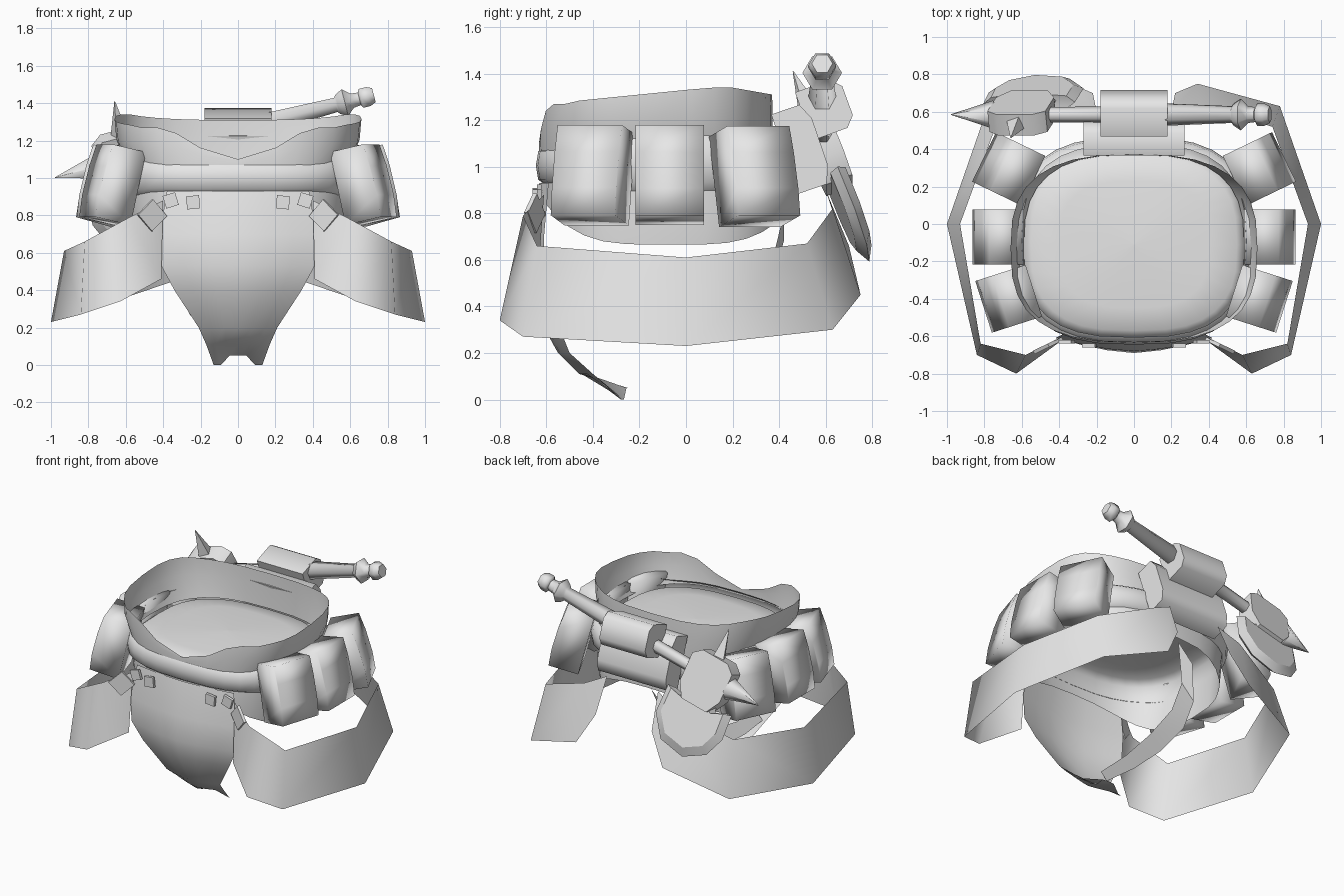
import bpy, bmesh, math
from mathutils import Vector, Matrix

if "Cube" in bpy.data.objects:
    bpy.data.objects.remove(bpy.data.objects["Cube"])

mat = bpy.data.materials.new("light_grey")
mat.diffuse_color = (0.8, 0.8, 0.8, 1)
mat.use_nodes = True
mat.node_tree.nodes["Principled BSDF"].inputs["Base Color"].default_value = mat.diffuse_color


def make(name, verts, faces, mirror=False, matrix=None, angle=40, fix=True):
    me = bpy.data.meshes.new(name)
    me.from_pydata([tuple(v) for v in verts], [], faces)
    if matrix is not None:
        me.transform(matrix)
    if fix:
        bm = bmesh.new()
        bm.from_mesh(me)
        bmesh.ops.recalc_face_normals(bm, faces=bm.faces)
        bm.to_mesh(me)
        bm.free()
    me.materials.append(mat)
    ob = bpy.data.objects.new(name, me)
    bpy.context.collection.objects.link(ob)
    if mirror:
        ob.modifiers.new("mirror", 'MIRROR').use_mirror_merge = False
    bpy.ops.object.select_all(action='DESELECT')
    ob.select_set(True)
    bpy.context.view_layer.objects.active = ob
    bpy.ops.object.shade_smooth_by_angle(angle=math.radians(angle))
    return ob


def loft(name, rows, closed=False, caps=False, **kw):
    """Skin a list of equal-length point rows."""
    n = len(rows[0])
    verts = [p for r in rows for p in r]
    faces = [(i * n + j, i * n + (j + 1) % n, (i + 1) * n + (j + 1) % n, (i + 1) * n + j)
             for i in range(len(rows) - 1) for j in range(n if closed else n - 1)]
    if caps:
        faces += [tuple(range(n))[::-1], tuple(range(len(verts) - n, len(verts)))]
    return make(name, verts, faces, **kw)


def oval(t, rx, ry, cy, z, e=0.72):
    c, s = math.cos(t), math.sin(t)
    return (rx * math.copysign(abs(c) ** e, c), cy + ry * math.copysign(abs(s) ** e, s), z)


def lathe(name, start, axis, profile, sides=8, **kw):
    """Turn (distance, radius) pairs around an axis."""
    m = Matrix.Translation(start) @ Vector(axis).to_track_quat('Z', 'Y').to_matrix().to_4x4()
    rows = [[(r * math.cos(k * math.tau / sides), r * math.sin(k * math.tau / sides), d)
             for k in range(sides)] for d, r in profile]
    return loft(name, rows, closed=True, caps=True, matrix=m, **kw)


def prism(name, outline, half, **kw):
    """Extrude an x-z outline along y."""
    return loft(name, [[(x, y, z) for x, z in outline] for y in (-half, half)],
                closed=True, caps=True, **kw)


N = 32
angles = [k * math.tau / N for k in range(N)]


# waist: nearly flat lid over a wall that hangs lowest at the sides
def wall_low(t):
    x, y, _ = oval(t, 0.57, 0.53, -0.09, 0)
    return (x, y, 0.665 + 0.2 * (abs(y + 0.07) / 0.55) ** 4)


waist = [[wall_low(t) for t in angles]]
waist += [[oval(t, rx, ry, cy, z) for t in angles]
          for rx, ry, cy, z in ((0.60, 0.53, -0.09, 0.92), (0.595, 0.5, -0.11, 1.03), (0.55, 0.46, -0.11, 1.065),
                                (0.4, 0.34, -0.11, 1.08), (0.0001, 0.0001, -0.11, 1.09))]
loft("waist", waist, closed=True, angle=60, fix=False)


# padded belt, taller towards the sides
def belt_point(t, h, b):
    x, y, _ = oval(t, 0.615 + b, 0.53 + b, -0.09, 0)
    k = min(1, max(0, (abs(x) - 0.45) / 0.15))
    return (x, y, 1.005 + h * (0.085 + 0.04 * k) + 0.015 * k)


loft("belt", [[belt_point(t, h, b) for t in angles]
              for h, b in ((-1, -0.015), (-0.7, 0.015), (0, 0.025), (0.7, 0.015), (1, -0.015))],
     closed=True, angle=60, fix=False)


# flared collar, dipping to a V at the front
def collar_top(t):
    x, y, _ = oval(t, 0.66, 0.5, -0.13, 0)
    z = 1.27 + 0.07 * min(1, max(0, (y + 0.6) / 0.7)) - 0.03 * max(0, (y - 0.2) / 0.17)
    if y < -0.5:
        z = min(z, 1.1 + 0.17 * min(1, max(0, (abs(x) - 0.1) / 0.28)))
    return (x, y, z)


loft("collar", [[oval(t, 0.59, 0.5, -0.13, 1.06) for t in angles],
                [Vector(collar_top(t)).lerp(Vector(oval(t, 0.64, 0.505, -0.13, 1.09)), 0.5) for t in angles],
                [collar_top(t) for t in angles]], closed=True, angle=60, fix=False)

# three pouches on each side
pouch = [(-0.1, -0.2), (0.1, -0.2), (0.11, -0.08), (0.105, 0.08), (0.09, 0.2), (-0.1, 0.2)]
for name, pos, turn, half, tilt in (("front_pouch", (0.67, -0.4, 0.965), -0.31, 0.145, 0.22),
                                    ("middle_pouch", (0.725, -0.07, 0.965), 0.0, 0.147, 0.2),
                                    ("rear_pouch", (0.67, 0.295, 0.96), 0.45, 0.147, 0.25)):
    m = Matrix.Translation(pos) @ Matrix.Rotation(turn, 4, 'Z') @ Matrix.Rotation(-tilt, 4, 'Y')
    prism(name, pouch, half, mirror=True, matrix=m, angle=100)

# side skirts, from the front hip round to the back
top_edge = [(0.40, -0.61, 0.88), (0.58, -0.70, 0.79), (0.82, -0.64, 0.66), (0.93, 0, 0.61),
            (0.74, 0.52, 0.67), (0.36, 0.63, 0.82), (0.2, 0.6, 0.9)]
low_edge = [(0.41, -0.64, 0.46), (0.63, -0.80, 0.34), (0.84, -0.70, 0.27), (1.0, 0, 0.23),
            (0.78, 0.63, 0.30), (0.34, 0.75, 0.45), (0.22, 0.70, 0.66)]
loft("side_skirt", [low_edge, top_edge], mirror=True, fix=False, angle=80)

# front cloth, curling under at the tip: half width, height, middle y, edge y
cloth = []
for w, z, ym, ye in ((0.38, 0.93, -0.63, -0.59), (0.42, 0.7, -0.68, -0.61), (0.41, 0.53, -0.69, -0.61),
                     (0.34, 0.4, -0.66, -0.58), (0.21, 0.2, -0.55, -0.50), (0.17, 0.11, -0.46, -0.40),
                     (0.13, 0.02, -0.25, -0.28)):
    tip = 0.05 if z < 0.05 else 0
    cloth.append([(f * w, ye + (ym - ye) * (1 - abs(f) ** 1.6), z + tip * (abs(f) < 0.5) - 0.02 * (z < 0.05))
                  for f in (-1, -0.7, -0.35, 0, 0.35, 0.7, 1)])
loft("front_cloth", cloth[::-1], fix=False, angle=60)

# strap passing under the body
strap = [(-0.08, 0.42, 0.74, 0.06), (-0.15, 0.36, 0.5, 0.05), (-0.2, 0.2, 0.39, 0.05),
         (-0.22, -0.05, 0.33, 0.045), (-0.22, -0.3, 0.3, 0.035), (-0.2, -0.54, 0.29, 0.025)]
loft("under_strap", [[(x + s * d, y, z + s * d) for x, y, z, d in strap] for s in (-1, 1)], fix=False)

# diamond clips and small tabs under the belt
for name, x, y, z, r, turn, yaw in (("diamond_clip", 0.46, -0.65, 0.8, 0.06, 0.75, -0.45),
                                    ("inner_tab", 0.24, -0.65, 0.87, 0.035, 0.1, 0),
                                    ("outer_tab", 0.36, -0.63, 0.88, 0.035, 0.3, 0)):
    m = Matrix.Translation((x, y, z)) @ Matrix.Rotation(yaw, 4, 'Z') @ Matrix.Rotation(turn, 4, 'Y')
    prism(name, [(-r, -r), (r, -r), (r, r), (-r, r)], 0.01, mirror=True, matrix=m)

# back pack and the holder above it: rounded y-z section swept along x
for name, pos, half, hy, hz, tilt in (("back_pack", (0, 0.5, 1.08), 0.27, 0.08, 0.18, 0.33),
                                      ("weapon_holder", (0, 0.6, 1.25), 0.18, 0.1, 0.11, 0.35)):
    sec = [(-hy, -hz), (hy * 0.6, -hz), (hy, -hz * 0.6), (hy, hz * 0.6), (hy * 0.6, hz), (-hy, hz)]
    loft(name, [[(x, y, z) for y, z in sec] for x in (-half, half)], closed=True, caps=True, angle=80,
         matrix=Matrix.Translation(pos) @ Matrix.Rotation(tilt, 4, 'X'))

# axe: shaft with grip, collar and pommel
u = Vector((0.966, 0, 0.25)).normalized()
head = Vector((-0.6, 0.585, 1.1))
lathe("axe_shaft", head, u, [(0, 0.04), (0.78, 0.045), (0.79, 0.06), (1.16, 0.045), (1.17, 0.06),
                             (1.21, 0.085), (1.25, 0.045), (1.29, 0.04), (1.3, 0.06), (1.34, 0.06),
                             (1.37, 0.045)], sides=6, angle=60)
lathe("end_spike", head - u * 0.14, -u, [(0, 0.05), (0.02, 0.075), (0.25, 0.002)], sides=6, angle=65)

# axe head, with its blade hanging down and back
b = Vector((0.15, 0.36, -0.9))
b = (b - u * b.dot(u)).normalized()
n = u.cross(b)
frame = Matrix((u, n, b)).transposed().to_4x4()
frame.translation = head
prism("axe_block", [(-0.16, -0.1), (-0.1, -0.15), (0.1, -0.15), (0.16, -0.1), (0.16, 0.1), (0.1, 0.2),
                    (-0.1, 0.2), (-0.16, 0.1)], 0.06, matrix=frame)
blade = [(-0.11, 0.1), (0.11, 0.1), (0.14, 0.2), (0.25, 0.18), (0.25, 0.38), (0.14, 0.52), (-0.05, 0.55),
         (-0.2, 0.46), (-0.26, 0.32), (-0.25, 0.15), (-0.14, 0.2)]
rows = []
for y, s in ((-0.035, 0.82), (0, 1), (0.035, 0.82)):
    rows.append([(x * s, y, 0.2 + (z - 0.2) * s) for x, z in blade])
loft("axe_blade", rows, closed=True, caps=True, angle=25, matrix=frame)
lathe("top_spike", head - b * 0.13, Vector((-0.03, -0.08, 0.2)), [(0, 0.055), (0.21, 0.002)], sides=4)
